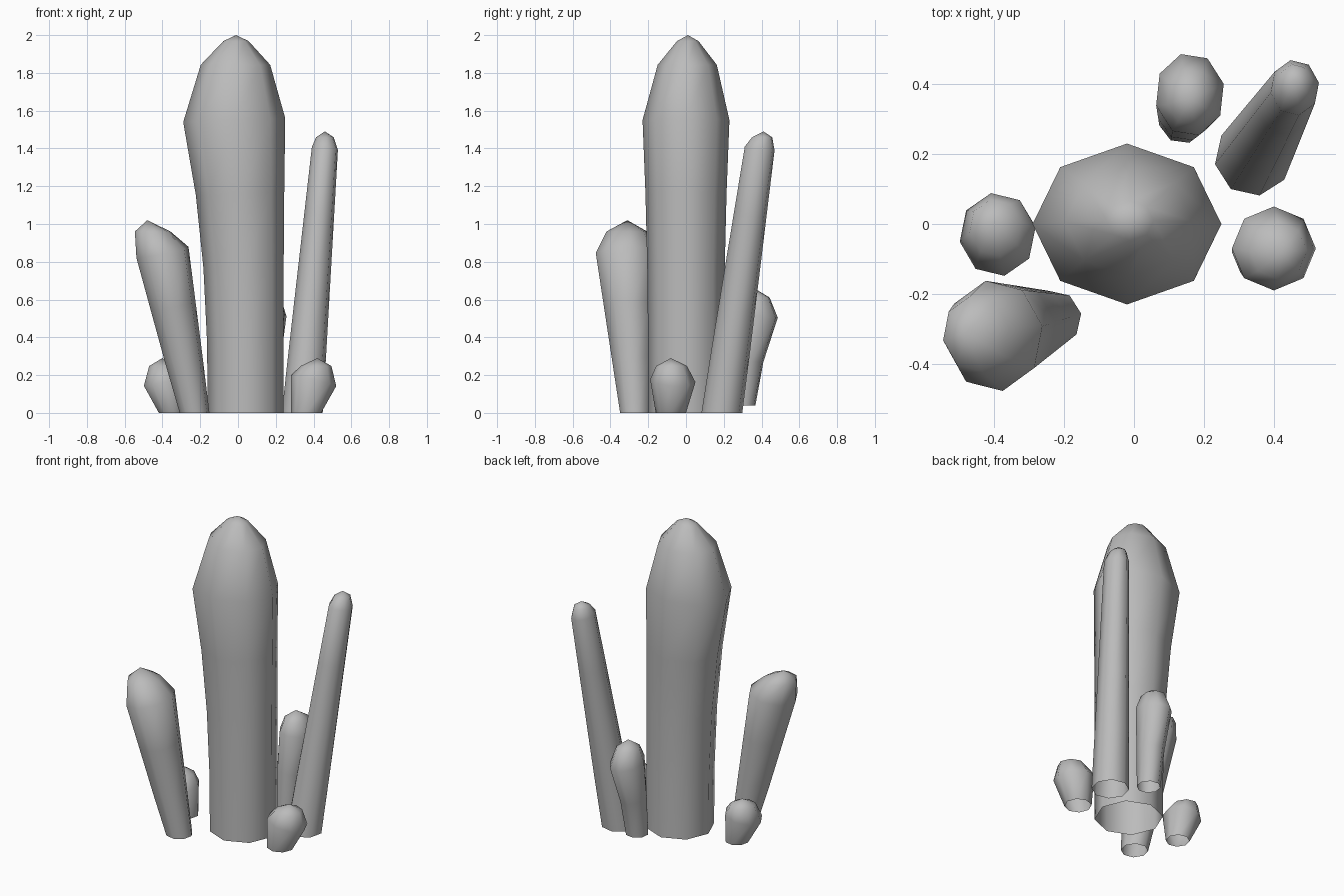
import bpy, bmesh, math
from mathutils import Vector

default_cube = bpy.data.objects.get("Cube")
if default_cube:
    bpy.data.objects.remove(default_cube)

stone = bpy.data.materials.new("stone_grey")
stone.use_nodes = True
stone.diffuse_color = (0.5, 0.5, 0.5, 1)
stone.node_tree.nodes["Principled BSDF"].inputs["Base Color"].default_value = stone.diffuse_color

SIDES = 8


def add_ring(bm, centre, width, depth, axis, turn):
    """Elliptical ring whose plane is square to the axis."""
    ring = []
    for side in range(SIDES):
        angle = turn + math.tau * side / SIDES
        x = width * math.cos(angle)
        y = depth * math.sin(angle)
        z = -(x * axis.x + y * axis.y) / axis.z
        ring.append(bm.verts.new(centre + Vector((x, y, z))))
    return ring


def add_stalk(name, foot, shoulder, tip, foot_radius, width, depth,
              steps=1, flare=1, crown=(0.65,), turn=0):
    """Open-bottomed stem that swells to a shoulder and closes in a rounded crown."""
    foot, shoulder, tip = Vector(foot), Vector(shoulder), Vector(tip)
    axis = shoulder - foot
    upright = Vector((0, 0, 1))
    turn = math.radians(turn)
    bm = bmesh.new()

    # Flat foot ring, then stem rings that drift and swell by the flare power
    rings = [add_ring(bm, foot, foot_radius, foot_radius, upright, turn)]
    for step in range(1, steps + 1):
        height = step / steps
        swell = height ** flare
        centre = foot.lerp(shoulder, swell)
        centre.z = foot.z + axis.z * height
        ring_width = foot_radius + (width - foot_radius) * swell
        ring_depth = foot_radius + (depth - foot_radius) * swell
        rings.append(add_ring(bm, centre, ring_width, ring_depth, axis, turn))

    # Crown rings narrow along a dome curve towards the tip
    for height in crown:
        shrink = (1 - height ** 2) ** 0.7
        centre = shoulder.lerp(tip, height)
        rings.append(add_ring(bm, centre, width * shrink, depth * shrink, upright, turn))

    # Skin the rings and fan the last one to the tip
    peak = bm.verts.new(tip)
    for side in range(SIDES):
        following = (side + 1) % SIDES
        for low, high in zip(rings, rings[1:]):
            bm.faces.new((low[side], low[following], high[following], high[side]))
        bm.faces.new((rings[-1][side], rings[-1][following], peak))
    for face in bm.faces:
        face.smooth = True

    mesh = bpy.data.meshes.new(name)
    bm.to_mesh(mesh)
    bm.free()
    mesh.materials.append(stone)
    bpy.context.collection.objects.link(bpy.data.objects.new(name, mesh))


# Tall central stalk, straight below and swollen near the top
add_stalk("main_stalk", foot=(0.04, 0, 0), shoulder=(-0.02, 0, 1.55), tip=(-0.01, 0.01, 2),
          foot_radius=0.2, width=0.27, depth=0.23, steps=4, flare=2.5, crown=(0.65, 0.93))

# Club-shaped stalk leaning out at the front
add_stalk("front_stalk", foot=(-0.23, -0.27, 0), shoulder=(-0.4, -0.32, 0.85),
          tip=(-0.48, -0.31, 1.02), foot_radius=0.08, width=0.14, depth=0.16,
          steps=3, turn=10)

# Slender stalk leaning out at the back
add_stalk("slender_stalk", foot=(0.34, 0.19, 0), shoulder=(0.46, 0.39, 1.4),
          tip=(0.46, 0.41, 1.49), foot_radius=0.11, width=0.07, depth=0.08,
          steps=4, turn=10)

# Short stalk at the back
add_stalk("back_stalk", foot=(0.14, 0.3, 0.04), shoulder=(0.16, 0.37, 0.52),
          tip=(0.16, 0.36, 0.66), foot_radius=0.07, width=0.1, depth=0.12,
          steps=2, flare=1.5, turn=15)

# Stubby buds on either side
add_stalk("right_bud", foot=(-0.35, -0.02, 0), shoulder=(-0.39, -0.03, 0.17),
          tip=(-0.4, 0, 0.29), foot_radius=0.07, width=0.11, depth=0.12, turn=10)
add_stalk("left_bud", foot=(0.36, -0.08, 0), shoulder=(0.4, -0.07, 0.17),
          tip=(0.42, -0.08, 0.29), foot_radius=0.08, width=0.12, depth=0.12)
